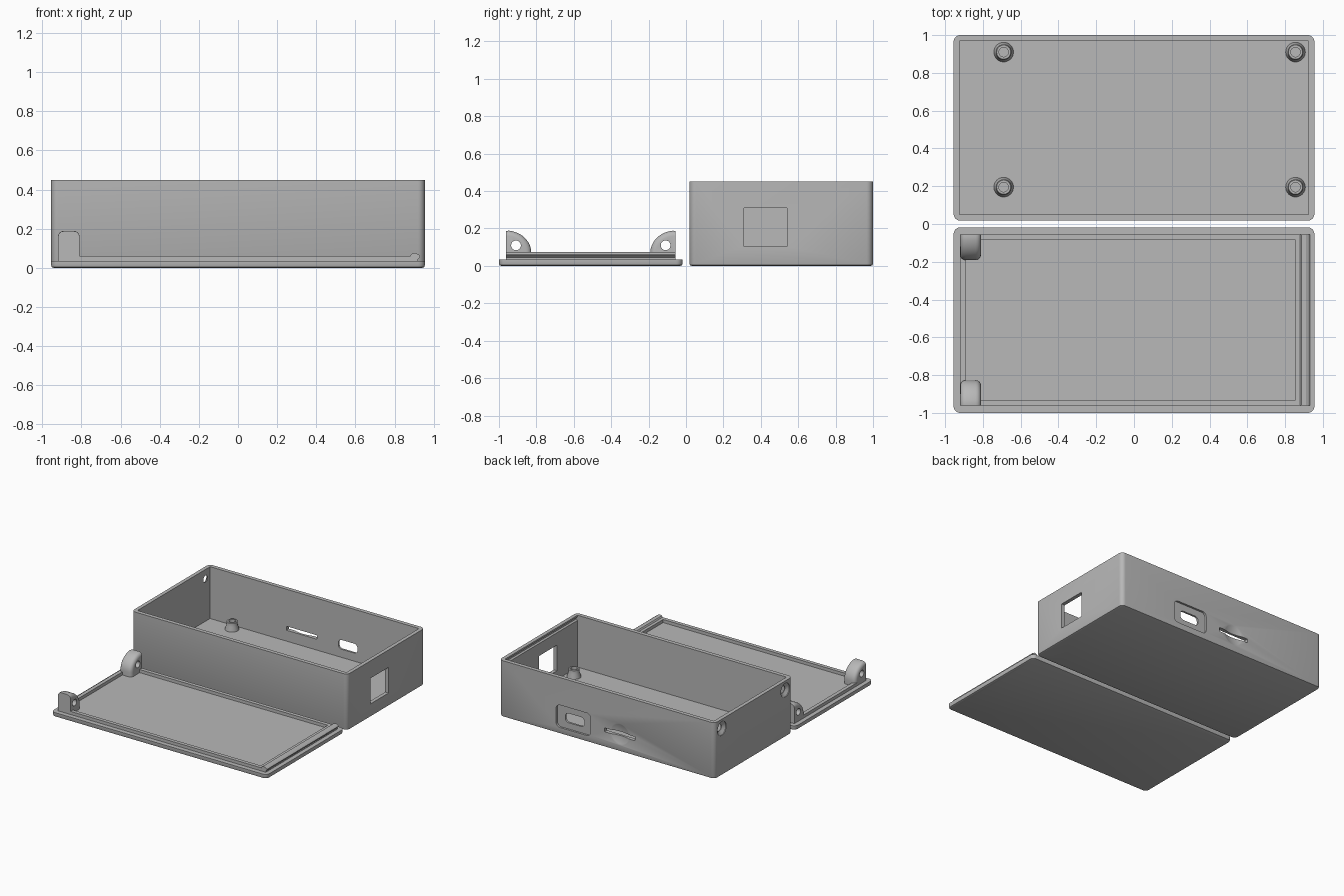
import bpy, bmesh, math

if "Cube" in bpy.data.objects:
    bpy.data.objects.remove(bpy.data.objects["Cube"])

grey = bpy.data.materials.new("light grey plastic")
grey.diffuse_color = (0.48, 0.48, 0.48, 1)
grey.use_nodes = True
grey.node_tree.nodes["Principled BSDF"].inputs["Base Color"].default_value = grey.diffuse_color


def loft(name, rings):
    """Closed solid through rings that all have the same point count."""
    bm = bmesh.new()
    vr = [[bm.verts.new(p) for p in r] for r in rings]
    n = len(vr[0])
    for a, b in zip(vr, vr[1:]):
        for i in range(n):
            j = (i + 1) % n
            bm.faces.new((a[i], a[j], b[j], b[i]))
    bm.faces.new(vr[0])
    bm.faces.new(vr[-1])
    bmesh.ops.recalc_face_normals(bm, faces=bm.faces)
    me = bpy.data.meshes.new(name)
    bm.to_mesh(me)
    bm.free()
    me.materials.append(grey)
    ob = bpy.data.objects.new(name, me)
    bpy.context.collection.objects.link(ob)
    return ob


def rounded(u0, u1, v0, v1, r, n=6):
    """Rounded rectangle outline."""
    pts = []
    for cu, cv, a in ((u1 - r, v1 - r, 0), (u0 + r, v1 - r, 90),
                      (u0 + r, v0 + r, 180), (u1 - r, v0 + r, 270)):
        for i in range(n + 1):
            t = math.radians(a + 90 * i / n)
            pts.append((cu + r * math.cos(t), cv + r * math.sin(t)))
    return pts


def block(name, x0, x1, y0, y1, z0, z1):
    c = [(x0, y0), (x1, y0), (x1, y1), (x0, y1)]
    return loft(name, [[(x, y, z) for x, y in c] for z in (z0, z1)])


def slab(name, x0, x1, y0, y1, r, levels):
    """Rounded plate; levels are (inset, z)."""
    return loft(name, [[(x, y, z) for x, y in
                        rounded(x0 + d, x1 - d, y0 + d, y1 - d, r - d)]
                       for d, z in levels])


def back_cut(x0, x1, z0, z1, r, y0, y1):
    return loft("cutter", [[(x, y, z) for x, z in rounded(x0, x1, z0, z1, r)]
                           for y in (y0, y1)])


def bore(y, z, stations, n=32):
    """Round cutter along x; stations are (x, radius)."""
    return loft("cutter", [[(x, y + r * math.cos(2 * math.pi * i / n),
                             z + r * math.sin(2 * math.pi * i / n))
                            for i in range(n)] for x, r in stations])


def boolean(ob, tool, op='DIFFERENCE'):
    m = ob.modifiers.new("bool", 'BOOLEAN')
    m.operation, m.object, m.solver = op, tool, 'EXACT'
    bpy.context.view_layer.objects.active = ob
    bpy.ops.object.modifier_apply(modifier=m.name)
    bpy.data.objects.remove(tool, do_unlink=True)


def smooth(ob):
    bpy.ops.object.select_all(action='DESELECT')
    ob.select_set(True)
    bpy.context.view_layer.objects.active = ob
    bpy.ops.object.shade_smooth_by_angle(angle=math.radians(30))


X = 0.955
edge = [(0.012, 0), (0.0035, 0.0035), (0, 0.012)]

# Open case with its cavity
case = slab("case", -X, X, 0.018, 1.0, 0.035, edge + [(0, 0.45)])
boolean(case, block("cutter", -0.925, 0.925, 0.05, 0.968, 0.035, 0.6))
# Square window in the right wall
boolean(case, block("cutter", 0.9, 1.0, 0.31, 0.54, 0.105, 0.31))
# Snap groove inside the right wall
boolean(case, loft("cutter", [[(0.92, y, 0.405), (0.936, y, 0.418),
                               (0.936, y, 0.428), (0.92, y, 0.441)]
                              for y in (0.052, 0.966)]))
# Recessed port, card slot and finger scallop in the back wall
boolean(case, back_cut(0.145, 0.45, 0.05, 0.23, 0.035, 0.984, 1.1))
boolean(case, back_cut(0.21, 0.38, 0.10, 0.175, 0.03, 0.9, 1.1))
boolean(case, back_cut(-0.25, 0.02, 0.122, 0.154, 0.003, 0.9, 1.1))
R, depth = 0.25, 0.015
rings = []
for k in range(1, 16):
    a = math.radians(3 * k)
    rings.append([(-0.115 + R * math.sin(a) * math.cos(t * math.pi / 16),
                   1 - depth + R - R * math.cos(a),
                   0.138 + R * math.sin(a) * math.sin(t * math.pi / 16))
                  for t in range(32)])
boolean(case, loft("cutter", rings))
# Countersunk screw holes in the left wall
for y in (0.91, 0.108):
    boolean(case, bore(y, 0.375, [(-1.0, 0.055), (-0.95, 0.055),
                                  (-0.932, 0.027), (-0.9, 0.027)]))
smooth(case)

# Standoffs on the case floor
for i, (x, y) in enumerate([(-0.69, 0.91), (0.855, 0.91),
                            (-0.69, 0.195), (0.855, 0.195)]):
    prof = [(0.052, 0.03), (0.052, 0.04), (0.041, 0.07), (0.041, 0.098),
            (0.037, 0.102), (0.025, 0.102), (0.025, 0.04)]
    post = loft("standoff_%d" % (i + 1),
                [[(x + r * math.cos(t * math.pi / 16),
                   y + r * math.sin(t * math.pi / 16), z) for t in range(32)]
                 for r, z in prof])
    smooth(post)

# Lid plate
LY0, LY1 = -1.0, -0.018
MID = (LY0 + LY1) / 2
lid = slab("lid", -X, X, LY0, LY1, 0.035, edge + [(0, 0.035)])
smooth(lid)

# Locating rim on the lid
rim = block("lid_rim", -0.92, 0.90, MID - 0.453, MID + 0.453, 0.03, 0.06)
boolean(rim, block("cutter", -0.89, 0.87, MID - 0.423, MID + 0.423, 0, 0.1))

# Snap bar along the right end of the lid
bar_profile = [(0.855, 0.03), (0.855, 0.06), (0.88, 0.06), (0.887, 0.071),
               (0.898, 0.075), (0.91, 0.075), (0.92, 0.07), (0.931, 0.062),
               (0.931, 0.055), (0.92, 0.045), (0.92, 0.03)]
bar = loft("snap_bar", [[(x, MID + s * 0.453, z) for x, z in bar_profile]
                        for s in (-1, 1)])

# Screw lugs: quarter-round tabs with softened sides
LX0, LX1, SOFT = -0.92, -0.81, 0.028
steps = [(1 - math.cos(math.radians(a))) * SOFT for a in (0, 22, 45, 67, 90)]
for name, s in (("front_lug", 1), ("back_lug", -1)):
    rings = []
    stations = ([(LX0 + d, d) for d in steps] +
                [(LX1 - d, d) for d in reversed(steps)])
    for x, d in stations:
        q = SOFT - math.sqrt(max(0, SOFT ** 2 - (SOFT - d) ** 2))
        y0 = -0.453
        ring = [(0, 0.03), (0.135 - q, 0.03)]
        for k in range(13):
            a = math.radians(84 * k / 12)
            ring.append(((0.135 - q) * math.cos(a),
                         0.07 + (0.119 - q) * math.sin(a)))
        ring.append((0, 0.07 + (0.117 - q)))
        rings.append([(x, MID + s * (y0 + u), z) for u, z in ring])
    lug = loft(name, rings)
    boolean(lug, bore(MID - s * 0.4, 0.11, [(-1, 0.026), (-0.7, 0.026)]))
    smooth(lug)
